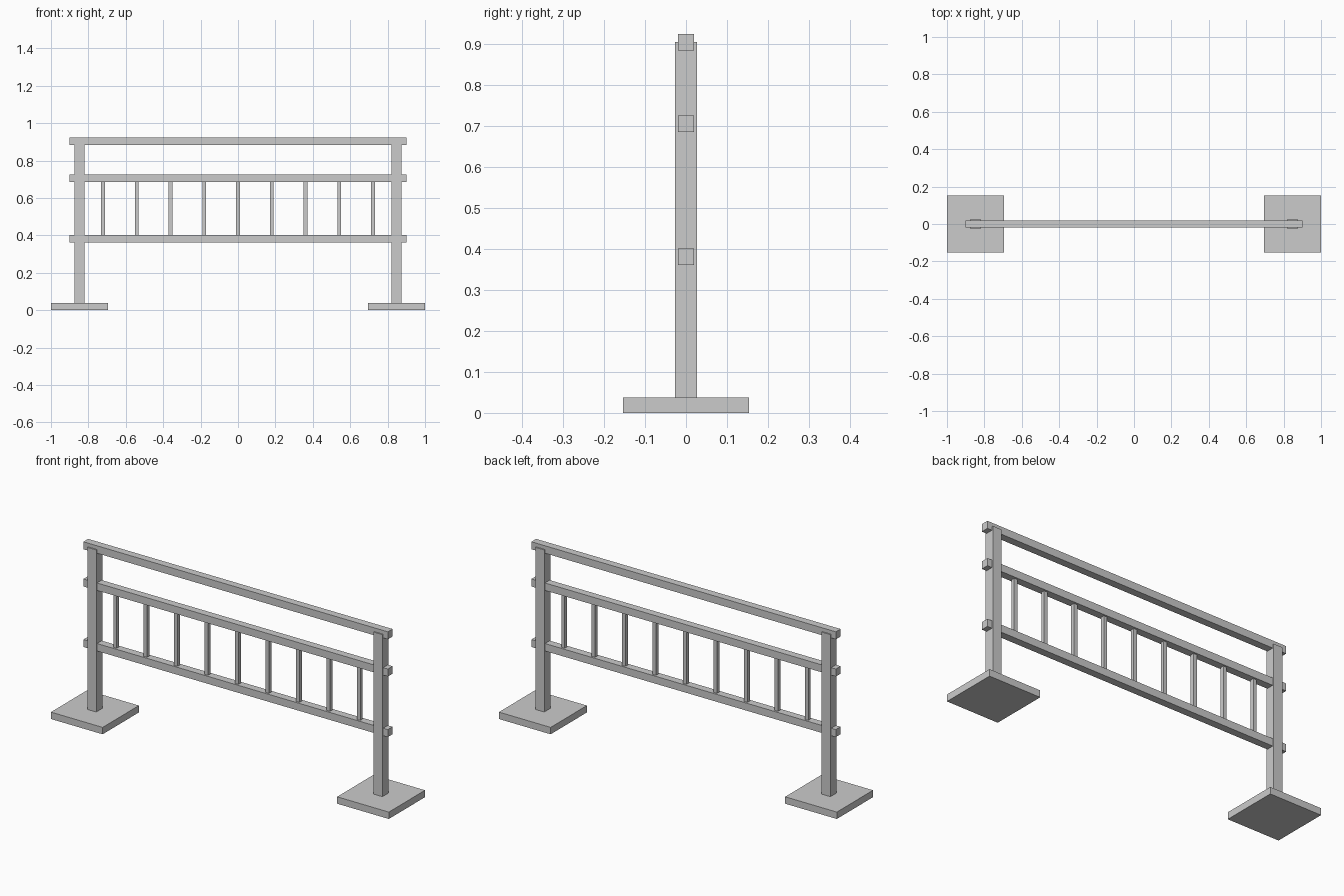
import bpy

if "Cube" in bpy.data.objects:
    bpy.data.objects.remove(bpy.data.objects["Cube"])


def box(name, center, size):
    bpy.ops.mesh.primitive_cube_add(size=1, location=center)
    obj = bpy.context.object
    obj.name = name
    obj.scale = size
    bpy.ops.object.transform_apply(location=False, rotation=False, scale=True)
    return obj


# Square foot plates and posts at both ends
BASE_H, POST_TOP = 0.037, 0.904
for side, s in (("left", -1), ("right", 1)):
    box(f"foot_plate_{side}", (s * 0.847, 0, BASE_H / 2), (0.306, 0.306, BASE_H))
    box(f"post_{side}", (s * 0.847, 0, (BASE_H + POST_TOP) / 2),
        (0.053, 0.053, POST_TOP - BASE_H))

# Horizontal rails running through the posts
RAIL = 0.04
LOW_Z, MID_Z = 0.381, 0.705
for name, z in (("lower_rail", LOW_Z), ("middle_rail", MID_Z), ("top_rail", POST_TOP)):
    box(name, (0, 0, z), (1.802, RAIL, RAIL))

# Thin upright bars between the two lower rails
for i in range(9):
    box(f"upright_bar_{i + 1}", ((i - 4) * 0.1803, 0, (LOW_Z + MID_Z) / 2),
        (0.02, 0.02, MID_Z - LOW_Z - RAIL))
